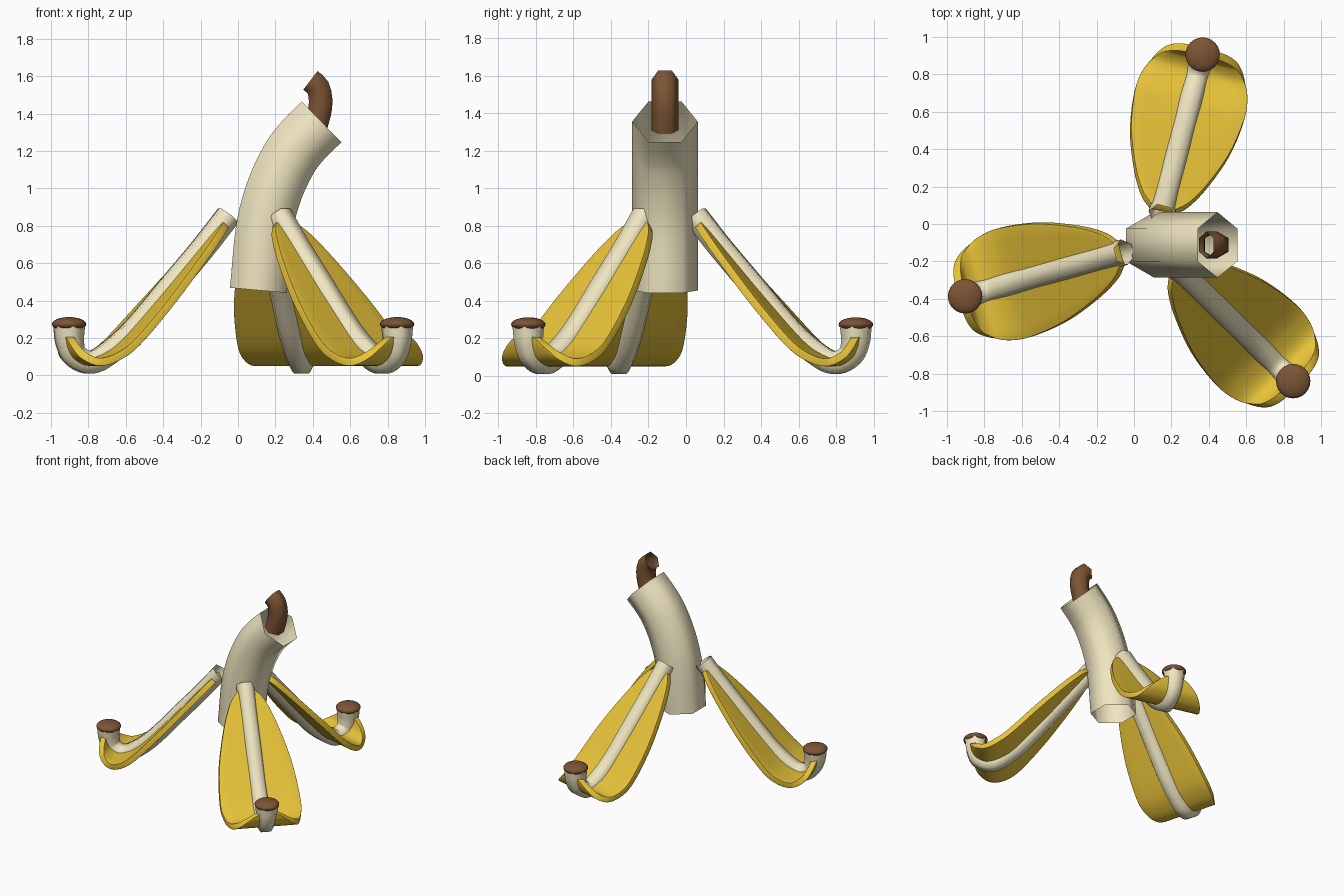
import bpy, math
from mathutils import Vector

if "Cube" in bpy.data.objects:
    bpy.data.objects.remove(bpy.data.objects["Cube"])

CENTER = Vector((0.105, -0.107, 0))


def material(name, rgb):
    m = bpy.data.materials.new(name)
    m.diffuse_color = (*rgb, 1)
    m.use_nodes = True
    m.node_tree.nodes["Principled BSDF"].inputs["Base Color"].default_value = m.diffuse_color
    return m


CREAM = material("cream", (0.87, 0.79, 0.53))
YELLOW = material("yellow", (0.81, 0.55, 0.04))
BROWN = material("brown", (0.20, 0.09, 0.035))


def spline(points, steps):
    """Catmull-Rom curve through control points of any dimension."""
    p = [Vector(q) for q in points]
    p = [p[0] * 2 - p[1]] + p + [p[-1] * 2 - p[-2]]
    out = []
    for i in range(1, len(p) - 2):
        a, b, c, d = p[i - 1:i + 3]
        for k in range(steps):
            t = k / steps
            out.append(0.5 * (2 * b + (c - a) * t + (2 * a - 5 * b + 4 * c - d) * t * t
                              + (3 * b - a - 3 * c + d) * t ** 3))
    return out + [p[-2]]


def mesh_object(name, verts, faces, mat, origin, angle=0.0):
    me = bpy.data.meshes.new(name)
    me.from_pydata(verts, [], faces)
    me.materials.append(mat)
    me.shade_smooth()
    ob = bpy.data.objects.new(name, me)
    ob.location = origin
    ob.rotation_euler.z = angle
    bpy.context.collection.objects.link(ob)
    return ob


def tube(name, points, mat, origin, angle=0.0, steps=6, sides=6):
    """Open tube swept along (x, z, radius) points in the xz plane."""
    path = spline(points, steps)
    verts, faces = [], []
    for i, (x, z, r) in enumerate(path):
        a, b = path[max(i - 1, 0)], path[min(i + 1, len(path) - 1)]
        tan = Vector((b[0] - a[0], b[1] - a[1])).normalized()
        for k in range(sides):
            w = 2 * math.pi * k / sides
            n = r * math.sin(w)
            verts.append((x + tan.y * n, r * math.cos(w), z - tan.x * n))
    for i in range(len(path) - 1):
        for k in range(sides):
            j = (k + 1) % sides
            faces.append((i * sides + k, i * sides + j,
                          (i + 1) * sides + j, (i + 1) * sides + k))
    return mesh_object(name, verts, faces, mat, origin, angle)


def leaf(name, points, mat, origin, angle):
    """Thick sheet following (r, z, half width) points."""
    path = spline(points, 6)
    cols = 8
    verts = [(x, w * (2 * k / cols - 1), z) for x, z, w in path for k in range(cols + 1)]
    n = cols + 1
    faces = [(i * n + k, (i + 1) * n + k, (i + 1) * n + k + 1, i * n + k + 1)
             for i in range(len(path) - 1) for k in range(cols)]
    ob = mesh_object(name, verts, faces, mat, origin, angle)
    s = ob.modifiers.new("thickness", 'SOLIDIFY')
    s.thickness = 0.042
    s.offset = 0
    b = ob.modifiers.new("rounded_rim", 'BEVEL')
    b.width = 0.016
    b.segments = 3
    b.limit_method = 'ANGLE'
    b.angle_limit = math.radians(60)
    return ob


# Fruit body and stem, both open hexagonal tubes
y0 = Vector((0, CENTER.y - 0.005, 0))
R = 0.175
tube("fruit_body", [(0.108, 0.455, R), (0.140, 0.78, R), (0.195, 0.99, R),
                    (0.272, 1.155, R), (0.348, 1.257, R), (0.447, 1.355, R)],
     CREAM, y0)
S = 0.073
tube("stem", [(0.408, 1.31, S), (0.434, 1.40, S), (0.442, 1.47, S),
              (0.427, 1.54, S), (0.387, 1.577, S)], BROWN, y0, steps=2)

# Three peels spread evenly around the body
rib = [(0.163, 0.855, 0.07), (0.30, 0.685, 0.07), (0.472, 0.487, 0.07),
       (0.687, 0.24, 0.07), (0.84, 0.11, 0.07), (0.935, 0.07, 0.07),
       (1.015, 0.108, 0.072), (1.043, 0.18, 0.08), (1.046, 0.262, 0.088)]
sheet = [(0.195, 0.805, 0.07), (0.25, 0.745, 0.13), (0.37, 0.605, 0.20),
         (0.56, 0.385, 0.272), (0.75, 0.178, 0.302), (0.86, 0.098, 0.293),
         (0.95, 0.072, 0.26), (1.02, 0.105, 0.21), (1.05, 0.155, 0.15),
         (1.06, 0.20, 0.085), (1.062, 0.215, 0.04)]
for i in range(3):
    ang = math.radians(75.5 + 120 * i)
    tube(f"peel_rib_{i + 1}", rib, CREAM, CENTER, ang)
    leaf(f"peel_leaf_{i + 1}", sheet, YELLOW, CENTER, ang)
    # Brown button on the upturned tip
    pos = CENTER + Vector((1.046 * math.cos(ang), 1.046 * math.sin(ang), 0.274))
    bpy.ops.mesh.primitive_uv_sphere_add(segments=24, ring_count=12, radius=1, location=pos)
    cap = bpy.context.object
    cap.name = f"peel_tip_{i + 1}"
    cap.scale = (0.092, 0.092, 0.038)
    cap.data.materials.append(BROWN)
    bpy.ops.object.shade_smooth()
